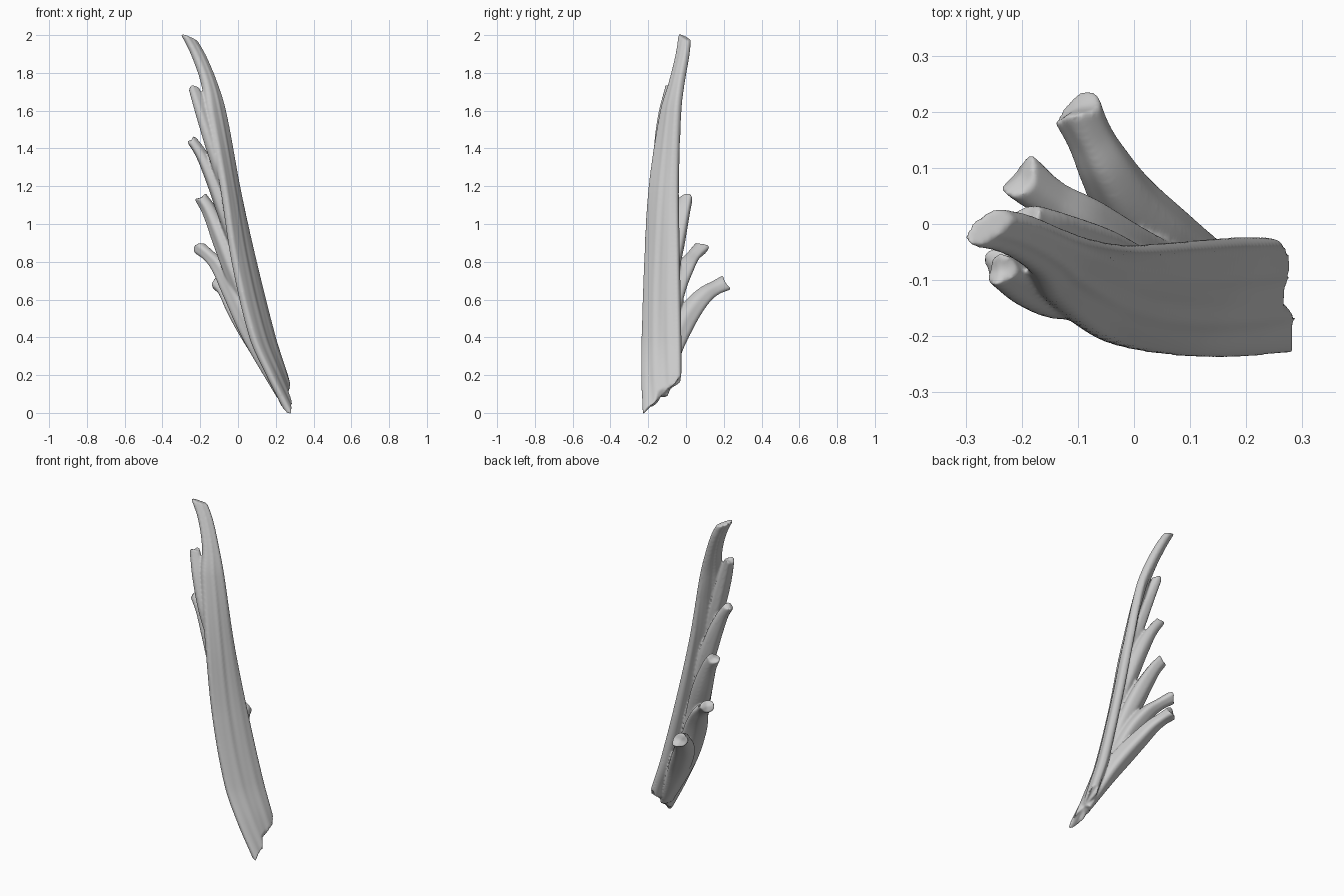
import bpy, bmesh, math, random
from mathutils import Vector

if "Cube" in bpy.data.objects:
    bpy.data.objects.remove(bpy.data.objects["Cube"])

random.seed(4)
bm = bmesh.new()


def spline(keys, x):
    """Smooth curve through tuples whose first entry is the parameter."""
    n = len(keys) - 1
    i = next((k for k in range(n) if x <= keys[k + 1][0]), n - 1)

    def slope(k):
        a, b = keys[max(k - 1, 0)], keys[min(k + 1, n)]
        return (Vector(b[1:]) - Vector(a[1:])) / (b[0] - a[0])
    h = keys[i + 1][0] - keys[i][0]
    f = (x - keys[i][0]) / h
    p, q = Vector(keys[i][1:]), Vector(keys[i + 1][1:])
    return (p * (1 + 2 * f) * (1 - f) ** 2 + q * f * f * (3 - 2 * f)
            + h * (slope(i) * f * (1 - f) ** 2 - slope(i + 1) * f * f * (1 - f)))


def skin(rings):
    """Closed tube through rings of points, with fanned end caps."""
    vs = [[bm.verts.new(p) for p in r] for r in rings]
    n = len(vs[0])
    for a, b in zip(vs, vs[1:]):
        for k in range(n):
            bm.faces.new((a[k], a[(k + 1) % n], b[(k + 1) % n], b[k]))
    for r in (vs[0], vs[-1]):
        c = bm.verts.new(sum((v.co for v in r), Vector()) / n)
        for k in range(n):
            bm.faces.new((r[k], r[(k + 1) % n], c))


# Plank stations: z, front edge x y, back edge x y, half thickness
STATIONS = [
    (0.0, .272, -.229, .310, -.03, .036), (0.2, .166, -.236, .254, -.028, .040),
    (0.4, .076, -.232, .191, -.030, .044), (0.8, -.020, -.218, .091, -.038, .042),
    (1.2, -.082, -.194, .002, -.043, .040), (1.6, -.160, -.130, -.072, -.034, .040),
    (1.75, -.186, -.084, -.118, -.018, .038), (1.9, -.240, -.048, -.180, .008, .033),
    (2.01, -.296, -.036, -.246, .024, .026)]

# Weathered plank: convex outside, slightly hollowed inside, broken slanted foot
N, ROWS = 64, 120
jag = [random.uniform(-.028, .022) for _ in range(14)]
rings = []
for r in range(ROWS + 1):
    ring = []
    for k in range(N):
        a = 2 * math.pi * k / N
        u, s = .5 - .5 * math.cos(a), math.sin(a)
        foot = -.008 + .2 * u ** .85 + (jag[int(u * 13.9)] if .12 < u < .97 else 0)
        top = 2.006 - .035 * u
        z = foot + (top - foot) * r / ROWS
        fx, fy, bx, by, t = spline(STATIONS, z)
        f, b = Vector((fx, fy, 0)), Vector((bx, by, 0))
        d = (b - f).normalized()
        out = Vector((-d.y, d.x, 0))
        if out.x < 0:
            out = -out
        grain = abs(s) * (.0022 * math.sin(u * 17 + 2 * math.sin(z * 2.3))
                          + .0012 * math.sin(u * 31 + 3 * math.sin(z * 1.7 + 1)))
        if s > 0:
            v = .72 * t * s ** .65 + grain
        else:
            hollow = .4 * s * s * min(1, max(0, (1.95 - z) / .5)) * min(1, max(0, z / .6))
            v = -t * abs(s) ** .6 * (1 - hollow) + grain
        p = f + (b - f) * u + out * v
        ring.append((p.x, p.y, z))
    rings.append(ring)
skin(rings)


# Snapped-off limbs growing out of the inner face: x, y, z, radius
LIMBS = [
    [(.235, -.12, .09, .022), (.125, -.085, .32, .056), (.05, -.03, .455, .062),
     (-.01, .035, .555, .055), (-.05, .10, .625, .046), (-.078, .155, .66, .040),
     (-.102, .206, .684, .044)],
    [(.225, -.15, .09, .022), (.085, -.12, .40, .058), (-.015, -.07, .63, .062),
     (-.09, -.005, .765, .048), (-.15, .04, .83, .036), (-.205, .084, .876, .040)],
    [(.10, -.12, .42, .025), (.0, -.10, .70, .054), (-.075, -.06, .90, .056),
     (-.145, -.02, 1.06, .043), (-.195, .002, 1.14, .036)],
    [(.03, -.125, .75, .025), (-.06, -.11, 1.04, .046), (-.125, -.095, 1.22, .044),
     (-.19, -.08, 1.36, .034), (-.246, -.07, 1.445, .028)],
    [(-.05, -.13, 1.12, .025), (-.125, -.125, 1.38, .042), (-.185, -.108, 1.57, .039),
     (-.238, -.082, 1.725, .028)]]
for j, pts in enumerate(LIMBS):
    keys = [(i / (len(pts) - 1), *p) for i, p in enumerate(pts)]
    rings, steps, sides = [], 36, 24
    for i in range(steps + 1):
        t = i / steps
        q = spline(keys, t)
        c = q.to_3d()
        d = (spline(keys, min(t + .01, 1)).to_3d()
             - spline(keys, max(t - .01, 0)).to_3d()).normalized()
        e1 = d.cross(Vector((.6, -.4, .7))).normalized()
        e2 = d.cross(e1)
        ring = []
        for k in range(sides):
            a = 2 * math.pi * k / sides
            rad = q[3] * (1 + .07 * math.sin(3 * a + j + t) + .04 * math.sin(5 * a + 2 * j))
            p = c + rad * (1.05 * math.cos(a) * e1 + .9 * math.sin(a) * e2)
            if i == steps:      # splintered break
                p += d * .01 * math.sin(2 * a + j * 1.7)
            ring.append(p)
        rings.append(ring)
    skin(rings)

bmesh.ops.recalc_face_normals(bm, faces=bm.faces)
mesh = bpy.data.meshes.new("driftwood_branch")
bm.to_mesh(mesh)
bm.free()
wood = bpy.data.objects.new("driftwood_branch", mesh)
bpy.context.collection.objects.link(wood)

# Fuse plank and limbs into one worn surface
fuse = wood.modifiers.new("fuse", 'REMESH')
fuse.mode = 'VOXEL'
fuse.voxel_size = .006
fuse.use_smooth_shade = True
worn = wood.modifiers.new("worn", 'SMOOTH')
worn.factor = .5
worn.iterations = 7
